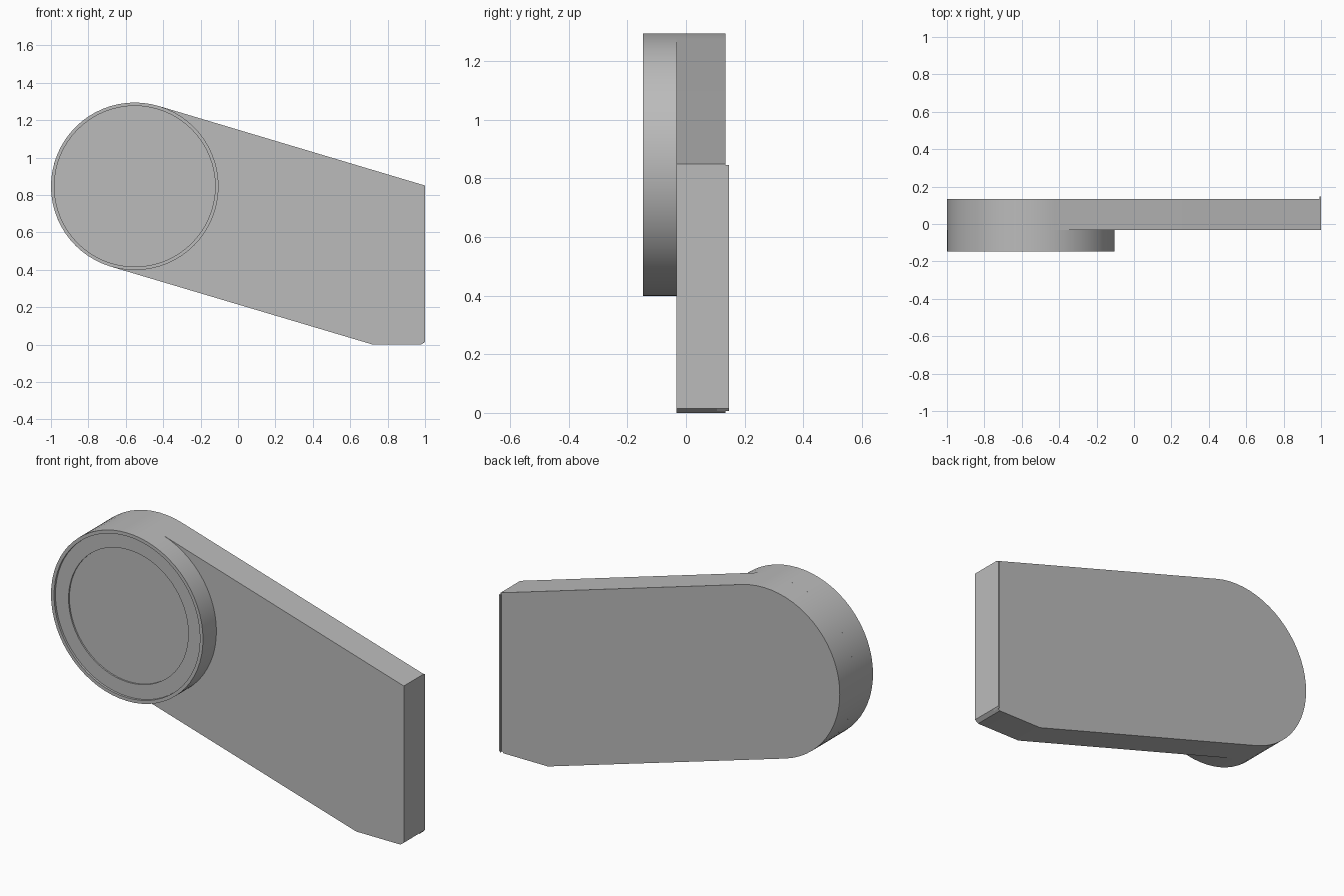
import bpy, bmesh, math
from mathutils import Vector

cube = bpy.data.objects.get("Cube")
if cube:
    bpy.data.objects.remove(cube, do_unlink=True)

# One plain grey for everything
grey = bpy.data.materials.new("plain grey")
grey.use_nodes = True
COLOUR = (0.5, 0.5, 0.5, 1)
grey.diffuse_color = COLOUR
grey.node_tree.nodes["Principled BSDF"].inputs["Base Color"].default_value = COLOUR

CX, CZ, R = -0.552, 0.846, 0.448
FRONT, MID, BACK, LIP = -0.146, -0.033, 0.134, 0.146


def finish(name, bm):
    bmesh.ops.recalc_face_normals(bm, faces=bm.faces[:])
    mesh = bpy.data.meshes.new(name)
    bm.to_mesh(mesh)
    bm.free()
    mesh.materials.append(grey)
    obj = bpy.data.objects.new(name, mesh)
    bpy.context.collection.objects.link(obj)
    bpy.ops.object.select_all(action='DESELECT')
    obj.select_set(True)
    bpy.context.view_layer.objects.active = obj
    bpy.ops.object.shade_smooth_by_angle(angle=math.radians(30))
    return obj


def plate(name, outline, y0, y1):
    """Extrude an x-z outline from y0 to y1."""
    bm = bmesh.new()
    face = bm.faces.new([bm.verts.new((x, y0, z)) for x, z in outline])
    new = bmesh.ops.extrude_face_region(bm, geom=[face])["geom"]
    bmesh.ops.translate(bm, vec=Vector((0, y1 - y0, 0)),
                        verts=[v for v in new if isinstance(v, bmesh.types.BMVert)])
    return finish(name, bm)


def ring(r, a):
    return (CX + r * math.cos(a), CZ + r * math.sin(a))


# Tapered arm: rounded end tangent to two sloping edges, square far end
STEPS = 32
start, end = math.radians(73.2), math.radians(253.4)
outline = [ring(R, start + (end - start) * i / STEPS) for i in range(STEPS + 1)]
outline += [(0.72, 0), (0.98, 0), (1, 0.015), (1, 0.85)]
plate("arm", outline, MID, BACK)

# Thin lip along the back of the square end
plate("end_lip", [(0.992, 0.006), (1, 0.015), (1, 0.845), (0.992, 0.845)], 0.105, LIP)

# Round boss with stepped, slightly sunken front
SEGS = 64
profile = [(R, 0), (R, FRONT), (0.43, FRONT), (0.43, FRONT + 0.012),
           (0.353, FRONT + 0.012), (0.353, FRONT + 0.02)]
bm = bmesh.new()
loops = []
for r, y in profile:
    pts = [ring(r, 2 * math.pi * i / SEGS) for i in range(SEGS)]
    loops.append([bm.verts.new((x, y, z)) for x, z in pts])
for a, b in zip(loops, loops[1:]):
    for i in range(SEGS):
        j = (i + 1) % SEGS
        bm.faces.new((a[i], a[j], b[j], b[i]))
bm.faces.new(loops[0])
bm.faces.new(loops[-1])
finish("round_boss", bm)
